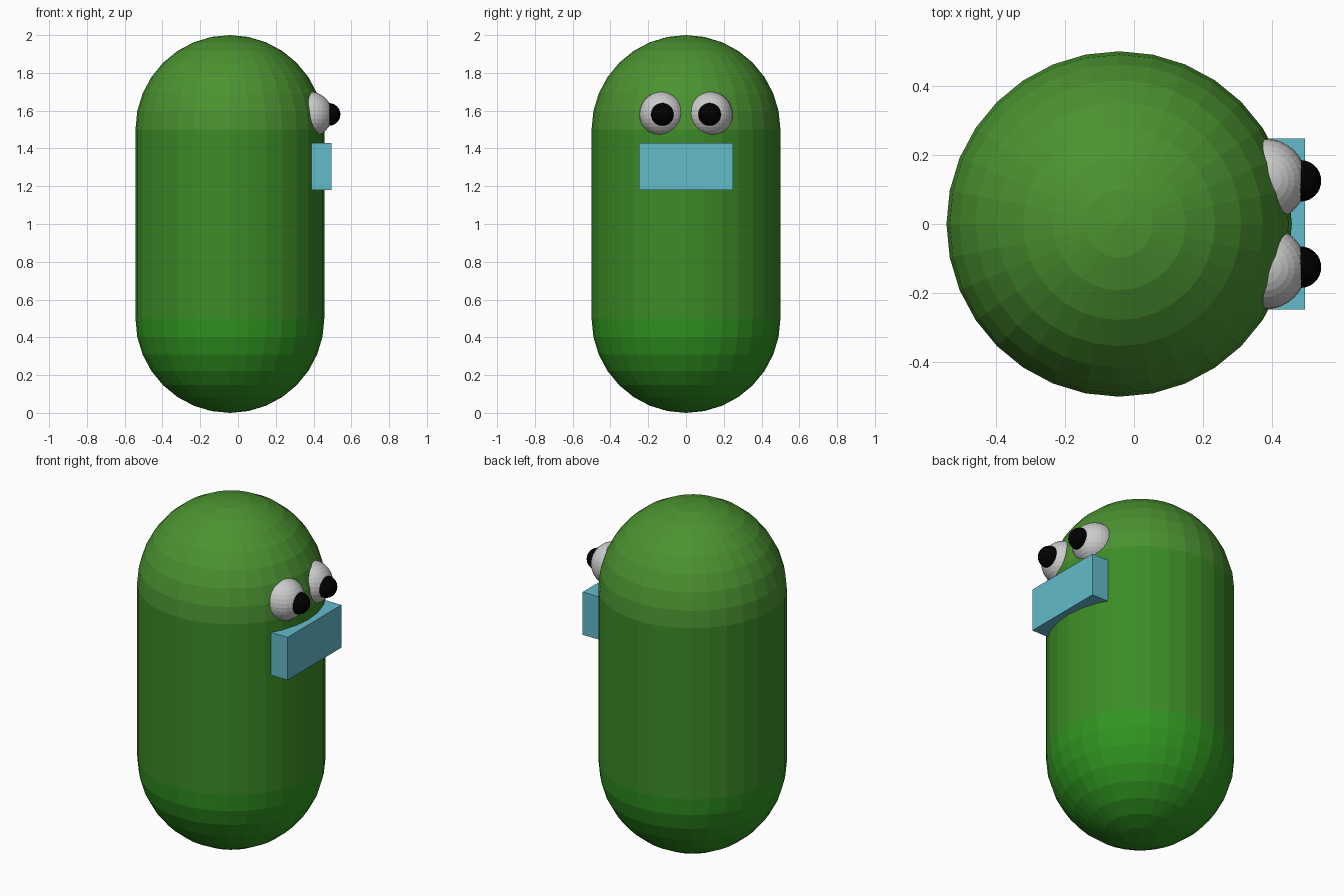
import bpy

if "Cube" in bpy.data.objects:
    bpy.data.objects.remove(bpy.data.objects["Cube"])

CX = -0.043  # body axis
R = 0.5      # body radius


def material(name, rgb):
    m = bpy.data.materials.new(name)
    m.diffuse_color = (*rgb, 1)
    m.use_nodes = True
    m.node_tree.nodes["Principled BSDF"].inputs["Base Color"].default_value = m.diffuse_color
    return m


def finish(name, mat):
    ob = bpy.context.object
    ob.name = name
    if mat:
        ob.data.materials.append(mat)
    return ob


def ball(name, loc, r, mat):
    bpy.ops.mesh.primitive_uv_sphere_add(segments=32, ring_count=16, radius=r, location=loc)
    return finish(name, mat)


top_green = material("top_green", (0.07, 0.29, 0.03))
mid_green = material("mid_green", (0.045, 0.26, 0.02))
low_green = material("low_green", (0.03, 0.30, 0.015))
blue = material("light_blue", (0.125, 0.50, 0.60))
white = material("eye_white", (0.8, 0.8, 0.8))
black = material("pupil_black", (0.0, 0.0, 0.0))

# Capsule body: straight trunk with a rounded head and base
bpy.ops.mesh.primitive_cylinder_add(vertices=32, radius=R, depth=1, location=(CX, 0, 1))
finish("trunk", mid_green)
ball("head_dome", (CX, 0, 1.5), R, top_green)
ball("base_dome", (CX, 0, 0.5), R, low_green)

# Eyes and pupils, mirrored across y
for side, s in (("left", 1), ("right", -1)):
    ball(side + "_eye", (0.38, s * 0.127, 1.58), 0.12, white)
    ball(side + "_pupil", (0.482, s * 0.125, 1.58), 0.06, black)

# Mouth block
bpy.ops.mesh.primitive_cube_add(size=1, location=(0.37, 0, 1.305))
mouth = finish("mouth_block", blue)
mouth.scale = (0.25, 0.496, 0.25)
